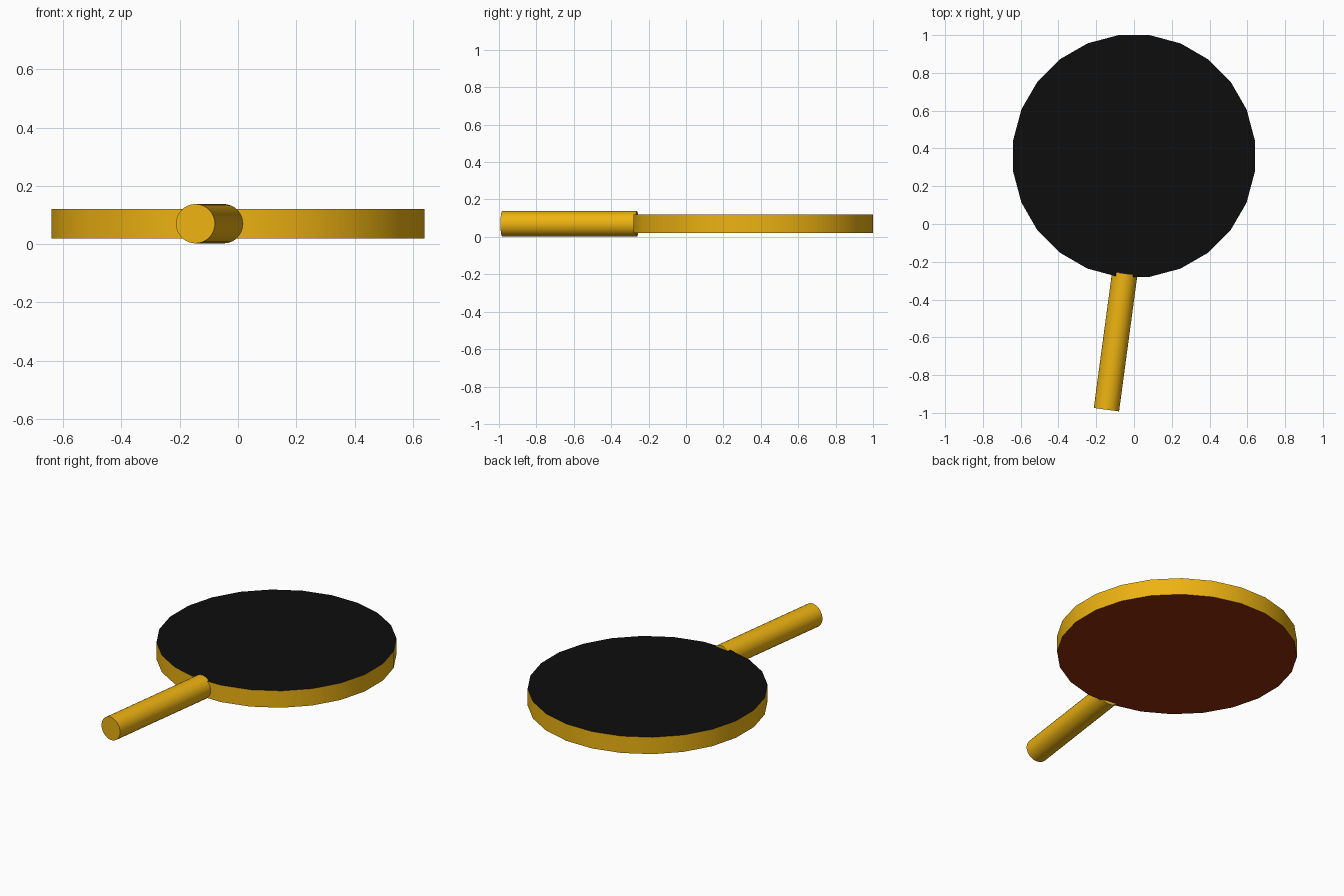
import bpy
from math import radians
from mathutils import Matrix, Vector

if "Cube" in bpy.data.objects:
    bpy.data.objects.remove(bpy.data.objects["Cube"])

TILT = radians(-7.6)          # whole paddle leans slightly in plan


def material(name, rgb):
    m = bpy.data.materials.new(name)
    m.diffuse_color = (*rgb, 1)
    m.use_nodes = True
    m.node_tree.nodes["Principled BSDF"].inputs["Base Color"].default_value = m.diffuse_color
    return m


def cylinder(name, radius, depth, sides, matrix, mats):
    bpy.ops.mesh.primitive_cylinder_add(vertices=sides, radius=radius, depth=depth)
    ob = bpy.context.object
    ob.name = name
    ob.data.transform(matrix)
    for m in mats:
        ob.data.materials.append(m)
    bpy.ops.object.shade_smooth_by_angle(angle=radians(35))
    return ob


wood = material("wood", (0.85, 0.45, 0.006))
black = material("black_rubber", (0.004, 0.004, 0.004))
red = material("red_rubber", (0.28, 0.026, 0.003))

# Round blade: wooden rim, black top face, red underside
blade = cylinder("blade", 0.645, 0.10, 24,
                 Matrix.Translation((0, 0.36, 0.07)) @ Matrix.Rotation(TILT, 4, 'Z'),
                 [wood, black, red])
for face in blade.data.polygons:
    if face.normal.z > 0.9:
        face.material_index = 1
    elif face.normal.z < -0.9:
        face.material_index = 2

# Handle: round bar whose inner end just overlaps the blade
start, end = Vector((-0.146, -0.983, 0.07)), Vector((-0.049, -0.262, 0.07))
axis = end - start
cylinder("handle", 0.0675, axis.length, 32,
         Matrix.Translation((start + end) / 2) @ axis.to_track_quat('Z', 'Y').to_matrix().to_4x4(),
         [wood])
